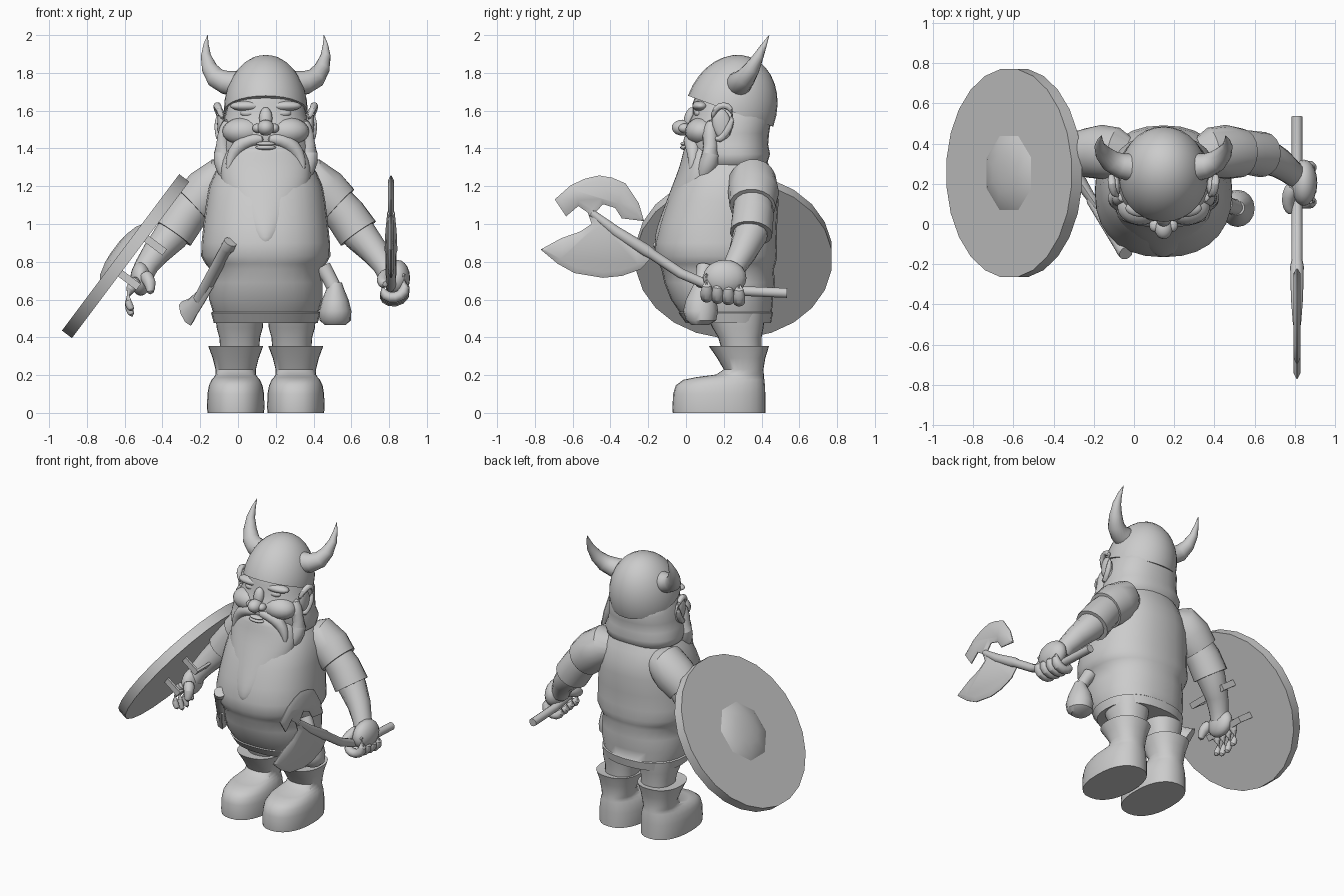
import bpy, bmesh, math
from mathutils import Vector, Matrix

C = 0.147  # body symmetry plane


def finish(name, bm, angle=40, subsurf=0):
    bmesh.ops.recalc_face_normals(bm, faces=bm.faces)
    me = bpy.data.meshes.new(name)
    bm.to_mesh(me)
    bm.free()
    ob = bpy.data.objects.new(name, me)
    bpy.context.collection.objects.link(ob)
    if subsurf:
        ob.modifiers.new("smooth", 'SUBSURF').levels = subsurf
        ob.modifiers["smooth"].render_levels = subsurf
    bpy.ops.object.select_all(action='DESELECT')
    bpy.context.view_layer.objects.active = ob
    ob.select_set(True)
    if angle:
        bpy.ops.object.shade_smooth_by_angle(angle=math.radians(angle))
    return ob


def skin(name, rings, **kw):
    bm = bmesh.new()
    vs = [[bm.verts.new(p) for p in r] for r in rings]
    n = len(rings[0])
    for a, b in zip(vs, vs[1:]):
        for i in range(n):
            bm.faces.new((a[i], a[(i + 1) % n], b[(i + 1) % n], b[i]))
    bm.faces.new(vs[0])
    bm.faces.new(vs[-1])
    return finish(name, bm, **kw)


def oval(t, p):
    c, s = math.cos(t), math.sin(t)
    return (math.copysign(abs(c) ** (2 / p), c), math.copysign(abs(s) ** (2 / p), s))


def loft(name, x, rows, p=2.3, n=28, **kw):
    """Horizontal ovals; row = z, half width, front y, back y."""
    rings = []
    for z, rx, f, b in rows:
        ring = [oval(2 * math.pi * i / n, p) for i in range(n)]
        rings.append([(x + rx * u, (f + b) / 2 + (b - f) / 2 * v, z) for u, v in ring])
    return skin(name, rings, **kw)


def tube(name, path, n=12, flat=1.0, **kw):
    """Round sections along a path; point = x, y, z, radius."""
    pts = [Vector(q[:3]) for q in path]
    rings = []
    for i, q in enumerate(path):
        d = pts[min(i + 1, len(pts) - 1)] - pts[max(i - 1, 0)]
        m = d.to_track_quat('Z', 'Y').to_matrix()
        rings.append([pts[i] + m @ Vector((q[3] * flat * math.cos(2 * math.pi * k / n),
                                           q[3] * math.sin(2 * math.pi * k / n), 0)) for k in range(n)])
    return skin(name, rings, **kw)


def ball(name, loc, size, rot=0, n=20):
    bm = bmesh.new()
    bmesh.ops.create_uvsphere(bm, u_segments=n, v_segments=n // 2, radius=1)
    m = Matrix.Translation(loc) @ Matrix.Rotation(math.radians(rot), 4, 'X') @ Matrix.Diagonal((*size, 1))
    bm.transform(m)
    return finish(name, bm, angle=60)


def side(path, s):
    """Points given as offsets from the symmetry plane, placed on side s."""
    return [(C + s * q[0], *q[1:]) for q in path]


# Tunic: hem, skirt, overhanging belly, chest and shoulders
loft("tunic", C, [(.475, .275, .0, .45), (.53, .29, -.04, .46), (.535, .28, -.035, .455),
                  (.6, .3, -.08, .46), (.69, .3, -.115, .47), (.76, .295, -.13, .465), (.79, .32, -.145, .475),
                  (.83, .342, -.163, .483), (.9, .34, -.165, .48), (1.0, .33, -.14, .483),
                  (1.12, .315, -.1, .49), (1.2, .3, -.065, .48), (1.28, .265, -.02, .455),
                  (1.35, .21, .03, .42), (1.41, .15, .08, .4)], angle=50)

# Head, with the back hair
loft("head", C, [(1.27, .17, .07, .38), (1.32, .25, .05, .43), (1.37, .262, .03, .445), (1.42, .245, .005, .435),
                 (1.48, .238, .0, .44), (1.54, .23, .015, .45), (1.58, .215, .035, .44),
                 (1.64, .2, .035, .4), (1.7, .17, .06, .36)], angle=60)

# Beard lying on the chest
loft("beard", C, [(1.44, .16, -.005, .2), (1.38, .215, -.015, .2), (1.3, .245, -.035, .2), (1.2, .235, -.075, .2),
                  (1.1, .195, -.112, .15), (1.0, .14, -.15, .1), (.93, .085, -.168, .05), (.87, .03, -.165, .0)],
     p=2, subsurf=1)

# Face
ball("nose", (C, -.02, 1.51), (.045, .055, .042))
ball("nose_bridge", (C, .02, 1.56), (.035, .03, .06), rot=-15)
ball("lower_lip", (C, -.003, 1.405), (.055, .028, .014))
ball("upper_lip", (C, -.003, 1.425), (.05, .027, .012))
for s in (-1, 1):
    ball("nostril", (C + s * .043, -.008, 1.507), (.028, .032, .025))
    ball("cheek", (C + s * .115, .085, 1.49), (.115, .09, .075))
    ball("eye", (C + s * .09, .068, 1.587), (.045, .025, .022))
    ball("brow", (C + s * .095, .078, 1.625), (.095, .045, .028))
    # Ear: lobe and curled rim
    ball("ear", (C + s * .235, .19, 1.53), (.022, .05, .085), rot=12)
    tube("ear_rim", side([(.225, .14, 1.55, .014), (.25, .15, 1.61, .02), (.258, .2, 1.637, .022),
                          (.26, .245, 1.61, .022), (.258, .248, 1.55, .02), (.25, .215, 1.48, .022),
                          (.24, .175, 1.44, .022), (.23, .15, 1.46, .012)], s), n=8, subsurf=1)
    tube("moustache", side([(.0, .015, 1.45, .025), (.08, .02, 1.45, .038), (.15, .04, 1.41, .045),
                            (.19, .04, 1.34, .03), (.2, .025, 1.28, .012)], s), subsurf=1)
    tube("side_hair", side([(.2, .14, 1.56, .03), (.215, .12, 1.46, .055), (.235, .14, 1.37, .062),
                            (.215, .11, 1.29, .055), (.18, .06, 1.19, .02)], s), subsurf=1)

# Helmet: tilted half dome
bm = bmesh.new()
bmesh.ops.create_uvsphere(bm, u_segments=28, v_segments=16, radius=1)
bmesh.ops.bisect_plane(bm, geom=bm.verts[:] + bm.edges[:] + bm.faces[:], plane_co=(0, 0, -.01),
                       plane_no=(0, 0, 1), clear_inner=True)
bmesh.ops.holes_fill(bm, edges=[e for e in bm.edges if e.is_boundary])
bm.transform(Matrix.Translation((C, .237, 1.6)) @ Matrix.Rotation(math.radians(-20), 4, 'X')
             @ Matrix.Diagonal((.222, .24, .302, 1)))
finish("helmet", bm)

for s in (-1, 1):
    # Horns
    tube("horn", side([(.15, .28, 1.74, .07), (.215, .29, 1.75, .062), (.265, .315, 1.775, .054),
                       (.298, .35, 1.825, .042), (.317, .385, 1.89, .027), (.316, .415, 1.95, .014),
                       (.308, .44, 2.0, .001)], s), n=16)
    # Legs and boots
    loft("leg", C + s * .138, [(.3, .1, .2, .4), (.4, .108, .17, .4), (.45, .122, .14, .41), (.53, .13, .1, .42)])
    loft("boot", C + s * .159, [(0, .15, -.07, .42), (.03, .152, -.072, .42), (.1, .15, -.068, .42),
                                (.145, .142, -.055, .418), (.175, .128, -.015, .415), (.19, .115, .06, .413),
                                (.203, .107, .16, .412), (.23, .107, .2, .41), (.29, .122, .165, .42),
                                (.355, .146, .12, .44), (.352, .125, .15, .42)])
    # Sleeves and forearms
    tube("sleeve", side([(.15, .33, 1.22, .08), (.24, .35, 1.22, .13), (.31, .358, 1.165, .135),
                         (.385, .352, 1.095, .122)], s), n=18)
    tube("inner_sleeve", side([(.34, .355, 1.14, .1), (.42, .355, 1.05, .11), (.49, .345, .95, .113)], s), n=18)
    tube("forearm", side([(.42, .355, 1.04, .09), (.5, .34, .94, .092), (.58, .3, .85, .075),
                          (.63, .26, .78, .063), (.655, .24, .73, .06)], s), n=14)

# Hand gripping the axe
ball("grip_palm", (.845, .205, .715), (.066, .115, .095))
for i in range(4):
    y = .11 + i * .057
    z = .685 - y * .12
    tube("grip_finger", [(.87, y, z + .07, .036), (.897, y, z, .036), (.865, y, z - .057, .034),
                         (.8, y, z - .067, .033), (.757, y, z - .03, .029), (.765, y, z + .01, .02)], subsurf=1)
tube("grip_thumb", [(.8, .2, .74, .042), (.765, .14, .71, .037), (.765, .08, .685, .03), (.785, .05, .68, .016)],
     subsurf=1)

# Open shield hand
ball("open_palm", (-.515, .235, .71), (.055, .1, .09))
for i in range(4):
    y = .15 + i * .054
    e = .03 * abs(i - 1.5)
    tube("open_finger", [(-.525, y, .72, .036), (-.578, y - .01, .65, .032), (-.59, y - .015, .58 + e * .3, .028),
                         (-.558, y - .015, .49 + e, .018)], subsurf=1)
tube("open_thumb", [(-.5, .17, .74, .042), (-.46, .12, .69, .036), (-.465, .1, .625, .02)], subsurf=1)

# Battle axe: bent shaft and double-crescent head
tube("axe_handle", [(.81, .535, .635, .027), (.81, .3, .645, .027), (.81, .12, .675, .027), (.81, -.03, .74, .028),
                    (.81, -.18, .84, .028), (.81, -.21, .86, .034), (.81, -.37, .96, .03), (.81, -.5, 1.06, .02)], n=10)
outline = [(-.77, .865), (-.66, .925), (-.56, .96), (-.5, 1.0), (-.52, 1.06), (-.57, 1.095), (-.635, 1.04),
           (-.695, 1.13), (-.61, 1.205), (-.535, 1.24), (-.46, 1.257), (-.39, 1.245), (-.32, 1.215), (-.25, 1.11),
           (-.222, 1.015), (-.34, 1.03), (-.375, 1.085), (-.44, 1.105), (-.475, 1.065), (-.43, 1.02), (-.34, .95),
           (-.25, .875), (-.185, .82), (-.24, .76), (-.34, .725), (-.44, .715), (-.59, .74), (-.68, .79)]
bm = bmesh.new()
face = bm.faces.new([bm.verts.new((.807, y, z)) for y, z in outline])
out = bmesh.ops.extrude_face_region(bm, geom=[face], use_keep_orig=True)
bmesh.ops.translate(bm, vec=(.006, 0, 0), verts=[v for v in out['geom'] if isinstance(v, bmesh.types.BMVert)])
bmesh.ops.recalc_face_normals(bm, faces=bm.faces)
for f in [f for f in bm.faces if len(f.verts) > 4]:
    bmesh.ops.inset_region(bm, faces=[f], thickness=.03, depth=.014, use_even_offset=False)
finish("axe_head", bm, angle=50)

# Shield: disc with faceted boss, placed by a tilted frame (local z = outward)
frame = Matrix(((.6, 0, -.8, -.595), (0, -1, 0, .253), (.8, 0, .6, .83), (0, 0, 0, 1)))


def shield_part(name, n, rows, **kw):
    skin(name, [[frame @ Vector((r * math.cos(2 * math.pi * (i + .5) / n), r * math.sin(2 * math.pi * (i + .5) / n), h))
                 for i in range(n)] for r, h in rows], **kw)


shield_part("shield", 24, [(.522, -.033), (.522, .033)], angle=30)
shield_part("shield_boss", 8, [(.205, .03), (.17, .05), (.1, .067), (.04, .073)])

# Arm straps behind the shield
for u in (.14, -.09):
    bm = bmesh.new()
    for loc, size in (((u, 0, -.145), (.04, .3, .016)), ((u, -.15, -.088), (.04, .016, .13)),
                      ((u, .15, -.088), (.04, .016, .13))):
        bmesh.ops.create_cube(bm, size=1, matrix=frame @ Matrix.Translation(loc) @ Matrix.Diagonal((*size, 1)))
    finish("shield_strap", bm, angle=0)

# Belt pouch and hip hatchet
loft("pouch", .515, [(.465, .055, .03, .12), (.49, .083, .0, .16), (.54, .085, -.015, .17), (.6, .07, .0, .16),
                     (.66, .045, .03, .13), (.69, .035, .045, .115)], p=2, n=16)
tube("pouch_neck", [(.51, .08, .66, .04), (.48, .09, .72, .04), (.45, .1, .77, .045)], n=12)
tube("hatchet_handle", [(-.04, -.145, .905, .036), (-.055, -.125, .875, .037), (-.06, -.12, .87, .033),
                        (-.205, .12, .6, .033)], n=12)
tube("hatchet_blade", [(-.15, .04, .69, .04), (-.2, .11, .61, .045), (-.24, .17, .56, .055),
                       (-.275, .215, .525, .075)], n=8, flat=.5)
